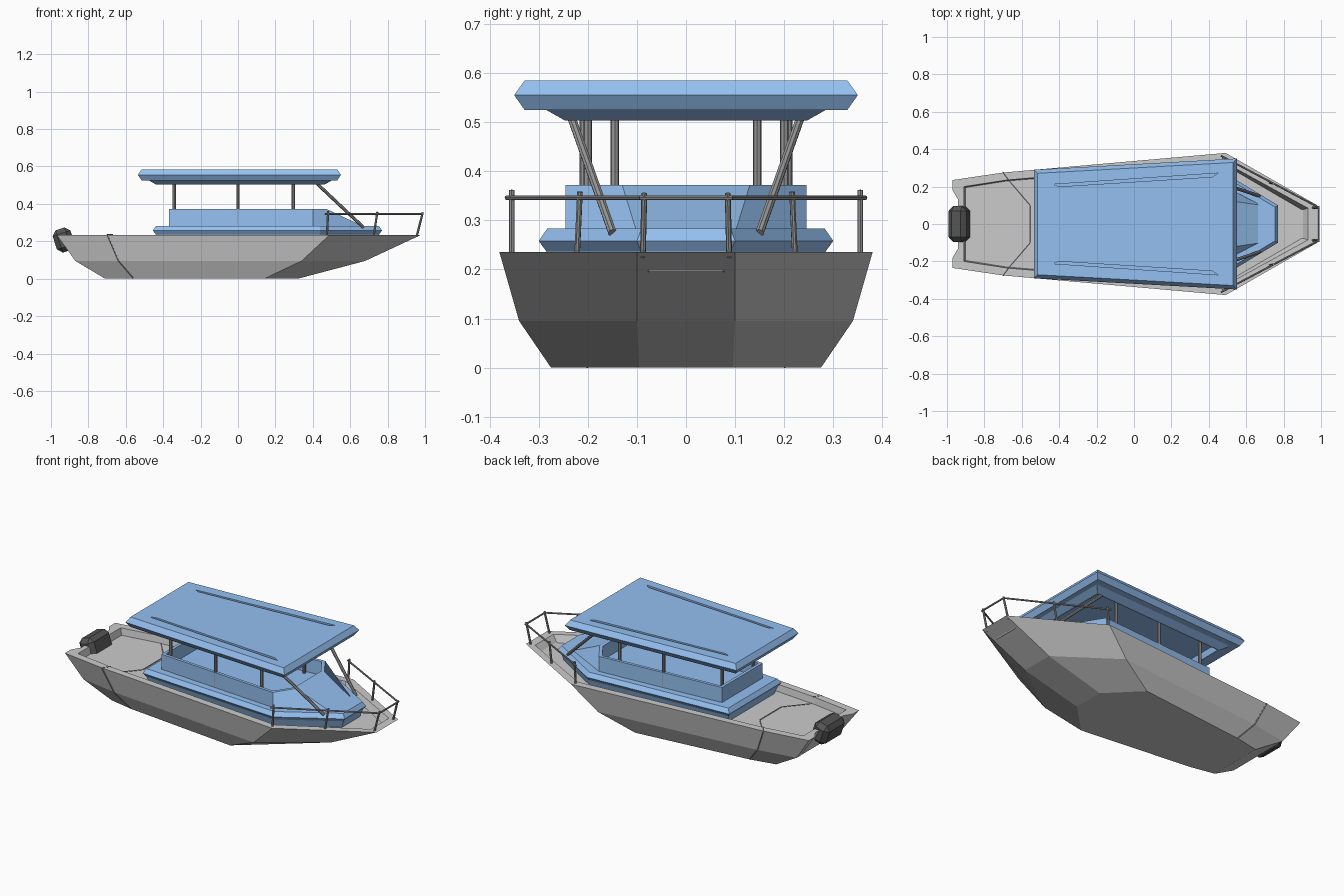
import bpy, bmesh, math
from mathutils import Vector, Matrix

if "Cube" in bpy.data.objects:
    bpy.data.objects.remove(bpy.data.objects["Cube"])


def material(name, rgb):
    m = bpy.data.materials.new(name)
    m.diffuse_color = (*rgb, 1)
    m.use_nodes = True
    m.node_tree.nodes["Principled BSDF"].inputs["Base Color"].default_value = m.diffuse_color
    return m


BLUE = material("blue_paint", (0.3, 0.53, 0.88))
STEEL = material("dark_steel", (0.3, 0.3, 0.3))
BLACK = material("black_casing", (0.09, 0.09, 0.09))


def finish(bm, name, mat=None):
    bmesh.ops.recalc_face_normals(bm, faces=bm.faces)
    me = bpy.data.meshes.new(name)
    bm.to_mesh(me)
    bm.free()
    ob = bpy.data.objects.new(name, me)
    bpy.context.collection.objects.link(ob)
    if mat:
        me.materials.append(mat)
    return ob


def ring(half, z, inset=0.0):
    """Mirror a stern-to-bow half outline across y and inset it evenly."""
    pts = [Vector((x, -y)) for x, y in half] + [Vector((x, y)) for x, y in reversed(half)]
    out = []
    for i, p in enumerate(pts):
        a = (p - pts[i - 1]).normalized()
        b = (pts[(i + 1) % len(pts)] - p).normalized()
        na, nb = Vector((-a.y, a.x)), Vector((-b.y, b.x))
        q = p + (na + nb) * (inset / (1 + na.dot(nb)))
        out.append((q.x, q.y, z))
    return out


def loft(name, rings, mat=None):
    bm = bmesh.new()
    loops = [[bm.verts.new(p) for p in r] for r in rings]
    n = len(loops[0])
    for lo, hi in zip(loops, loops[1:]):
        for i in range(n):
            j = (i + 1) % n
            bm.faces.new((lo[i], lo[j], hi[j], hi[i]))
    bm.faces.new(loops[0])
    bm.faces.new(loops[-1])
    return finish(bm, name, mat)


def rods(name, segments, radius, mat, sides=8):
    bm = bmesh.new()
    for a, b in segments:
        a, b = Vector(a), Vector(b)
        d = b - a
        mtx = Matrix.Translation((a + b) / 2) @ d.to_track_quat('Z', 'Y').to_matrix().to_4x4()
        bmesh.ops.create_cone(bm, cap_ends=True, segments=sides, radius1=radius,
                              radius2=radius, depth=d.length, matrix=mtx)
    return finish(bm, name, mat)


def both_sides(segments):
    return segments + [tuple((x, -y, z) for x, y, z in s) for s in segments]


# Hull: faceted shell with a stern notch, gunwale rim and sunken floor
bottom = [(-.71, .11), (-.71, .14), (-.71, .17), (-.56, .20), (.14, .275), (.32, .095)]
chine = [(-.87, .13), (-.87, .165), (-.87, .205), (-.64, .245), (.34, .34), (.68, .10)]
deck = [(-.94, .13), (-.97, .18), (-.97, .235), (-.70, .275), (.49, .38), (.98, .10)]
rim = [(-.91, .10), (-.91, .15), (-.91, .20), (-.68, .235), (.475, .335), (.93, .085)]
floor = [(-.90, .10), (-.90, .15), (-.90, .195), (-.68, .23), (.47, .325), (.90, .075)]
loft("hull", [ring(bottom, 0), ring(chine, .095), ring(deck, .235),
              ring(rim, .235), ring(floor, .195)])

# Panel seam across the hull sides and cockpit floor
rods("hull_seam", both_sides([
    ((-.56, .20, .002), (-.64, .245, .095)), ((-.64, .245, .095), (-.70, .275, .235)),
    ((-.70, .275, .234), (-.67, .235, .234)), ((-.665, .228, .195), (-.555, .10, .195))])
    + [((-.555, -.10, .195), (-.555, .10, .195))], .004, STEEL, 6)

# Cabin base: bevelled skirt with tapered bow end
base = [(-.455, .245), (.44, .30), (.77, .10)]
loft("cabin_base", [ring(base, .19, .03), ring(base, .237, .015),
                    ring(base, .258), ring(base, .283, .017)], BLUE)

# Cabin: open tub with raked front
cab_low = [(-.37, .19), (.40, .245), (.68, .10)]
cab_top = [(-.37, .19), (.40, .245), (.475, .13)]
loft("cabin_walls", [ring(cab_low, .275), ring(cab_top, .372),
                     ring(cab_top, .372, .018), ring(cab_top, .29, .018)], BLUE)

# Roof: bevelled canopy with a lower lip and hollow underside
canopy = [(-.535, .29), (.55, .35)]
lip = [(-.475, .235), (.50, .285)]
roof = loft("canopy_roof", [ring(canopy, .585, .02), ring(canopy, .555), ring(canopy, .525, .02),
                            ring(lip, .525), ring(lip, .503, .037),
                            ring(lip, .503, .047), ring(lip, .535, .06)], BLUE)

# Two long tapered grooves in the roof top
for s in (-1, 1):
    bm = bmesh.new()
    outline = [(-.43, .212), (.45, .272), (.42, .252), (-.40, .200)]
    lo, hi = ([bm.verts.new((x, s * y, z)) for x, y in outline] for z in (.572, .61))
    for i in range(4):
        j = (i + 1) % 4
        bm.faces.new((lo[i], lo[j], hi[j], hi[i]))
    bm.faces.new(lo)
    bm.faces.new(hi)
    cutter = finish(bm, "roof_groove_cutter")
    cutter.hide_render = True
    cutter.hide_set(True)
    cut = roof.modifiers.new("groove", 'BOOLEAN')
    cut.operation = 'DIFFERENCE'
    cut.solver = 'EXACT'
    cut.object = cutter

# Roof posts and raked windscreen struts
rods("roof_posts", both_sides([((x, y, .29), (x, y, .54)) for x, y in
                               ((-.34, .145), (0, .208), (.295, .20))]), .009, STEEL)
rods("windscreen_struts", both_sides([((.67, .15, .275), (.41, .237, .52))]), .009, STEEL)

# Bow railing: leaning stanchions and a continuous rail
feet = [(.475, .355, .225), (.725, .222, .225), (.955, .088, .225)]
heads = [(.482, .355, .362), (.745, .216, .358), (.988, .085, .355)]
rods("rail_posts", both_sides(list(zip(feet, heads))), .006, STEEL)
path = [(x, y, .346) for x, y in ((.465, .365), (.743, .218), (.988, .088))]
rods("bow_rail", both_sides(list(zip(path, path[1:]))) +
     [((.988, -.095, .346), (.988, .095, .346))], .005, STEEL)

# Outboard motor: tilted chamfered block with a clamp on the transom
bm = bmesh.new()
bmesh.ops.create_cube(bm, size=1, matrix=Matrix.Diagonal((.10, .19, .125, 1)))
bmesh.ops.bevel(bm, geom=bm.edges[:], offset=.025, segments=1, affect='EDGES')
bmesh.ops.transform(bm, verts=bm.verts, matrix=Matrix.Translation((-.932, 0, .207))
                    @ Matrix.Rotation(math.radians(-18), 4, 'Y'))
finish(bm, "outboard_motor", BLACK)
